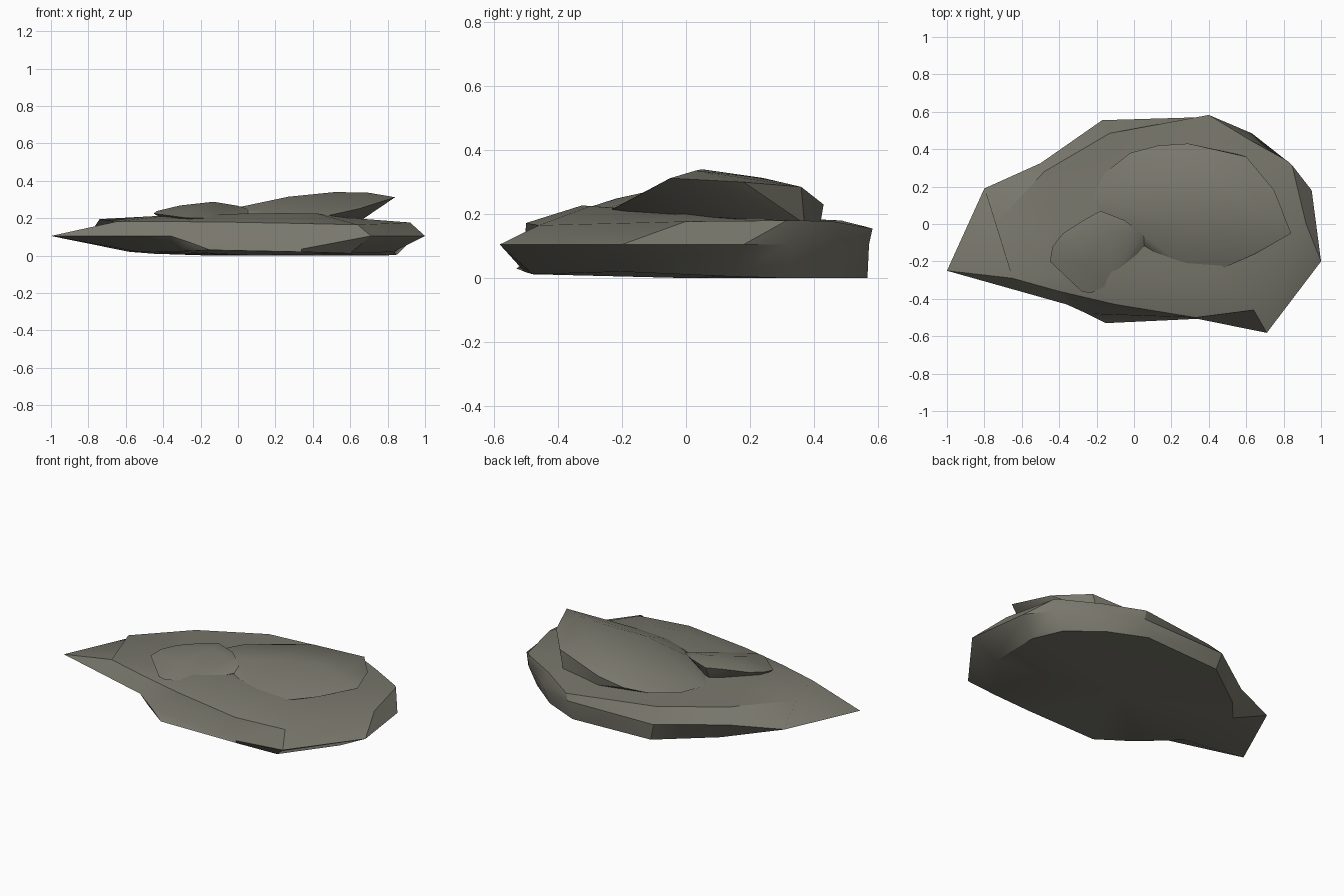
import bpy, bmesh, math

stone = bpy.data.materials.new("olive grey stone")
stone.diffuse_color = (0.19, 0.185, 0.15, 1)


def finish(name, bm):
    bmesh.ops.recalc_face_normals(bm, faces=bm.faces[:])
    me = bpy.data.meshes.new(name)
    bm.to_mesh(me)
    bm.free()
    me.materials.append(stone)
    ob = bpy.data.objects.new(name, me)
    bpy.context.collection.objects.link(ob)
    bpy.ops.object.select_all(action='DESELECT')
    ob.select_set(True)
    bpy.context.view_layer.objects.active = ob
    bpy.ops.object.shade_smooth_by_angle(angle=math.radians(32))
    return ob


def loft(name, rings, low, high):
    bm = bmesh.new()
    vs = [[bm.verts.new(p) for p in r] for r in rings]
    n = len(vs[0])
    for a, b in zip(vs, vs[1:]):
        for i in range(n):
            j = (i + 1) % n
            bm.faces.new((a[i], a[j], b[j], b[i]))
    for ring, tip in ((vs[0], low), (vs[-1], high)):
        c = bm.verts.new(tip)
        for i in range(n):
            bm.faces.new((ring[i], ring[(i + 1) % n], c))
    return finish(name, bm)


def hull(name, pts):
    bm = bmesh.new()
    for p in pts:
        bm.verts.new(p)
    bmesh.ops.convex_hull(bm, input=bm.verts[:])
    loose = [v for v in bm.verts if not v.link_faces]
    bmesh.ops.delete(bm, geom=loose, context='VERTS')
    return finish(name, bm)


# wide flat base slab: underside, waist, upper rim and a computed crown ring
under = [(-.53, -.2, .02), (-.33, -.39, .022), (-.15, -.53, .03), (.34, -.505, .02),
         (.6, -.48, .012), (.83, -.2, .02), (.85, .14, .005), (.78, .32, 0),
         (.59, .47, 0), (.37, .567, 0), (-.14, .54, 0), (-.45, .31, .01), (-.58, .16, .02)]
waist = [(-1, -.25, .105), (-.36, -.43, .105), (-.25, -.48, .068), (.34, -.507, .035),
         (.71, -.582, .105), (1, -.2, .105), (.95, .18, .105), (.84, .32, .105),
         (.63, .485, .105), (.4, .572, .105), (-.17, .555, .105), (-.5, .325, .105),
         (-.8, .19, .105)]
rim = [(-.65, -.29, .182), (-.4, -.36, .182), (-.1, -.43, .18), (.33, -.5, .172),
       (.64, -.46, .165), (.92, 0, .177), (.845, .315, .18), (.825, .335, .18),
       (.61, .455, .178), (.4, .583, .155), (-.13, .485, .18), (-.48, .28, .19),
       (-.74, 0, .195)]
crown = [(.1 + (x - .1) * .6, y * .65, .202 - .05 * y) for x, y, z in rim]
loft("base_slab", [under, waist, rim, crown], (.1, 0, 0), (.15, 0, .204))

# large tilted slab, overhanging on the right and sinking in on the left
hull("large_upper_slab", [
    (.04, -.1, .225), (.14, -.17, .21), (.28, -.235, .207), (.45, -.247, .207),
    (.65, -.16, .252), (.84, -.05, .312), (.75, .18, .3), (.6, .36, .285),
    (.29, .43, .23), (.13, .42, .2), (-.02, .38, .19), (-.16, .27, .19),
    (-.22, .14, .195), (-.15, .0, .195),
    (.0, -.02, .258), (.27, .0, .315), (.52, .05, .34), (.7, .03, .336),
    (.5, .24, .313), (.25, .37, .262), (.57, .37, .17), (.29, .42, .17),
    (.66, .1, .19), (.46, -.2, .19)])

# small slab on the left, rising towards the back
hull("small_upper_slab", [
    (-.45, -.2, .225), (-.435, -.12, .238), (-.38, -.05, .25), (-.27, .02, .265),
    (-.18, .07, .27), (-.05, .02, .27), (.05, -.06, .25), (.06, -.11, .22),
    (0, -.18, .21), (-.05, -.24, .207), (-.13, -.32, .203), (-.23, -.37, .2),
    (-.28, -.36, .202), (-.35, -.28, .21), (-.31, -.08, .268), (-.13, -.04, .288),
    (0, -.06, .266), (-.25, -.22, .248), (-.38, -.15, .18), (-.18, .03, .18),
    (.0, -.08, .18)])
